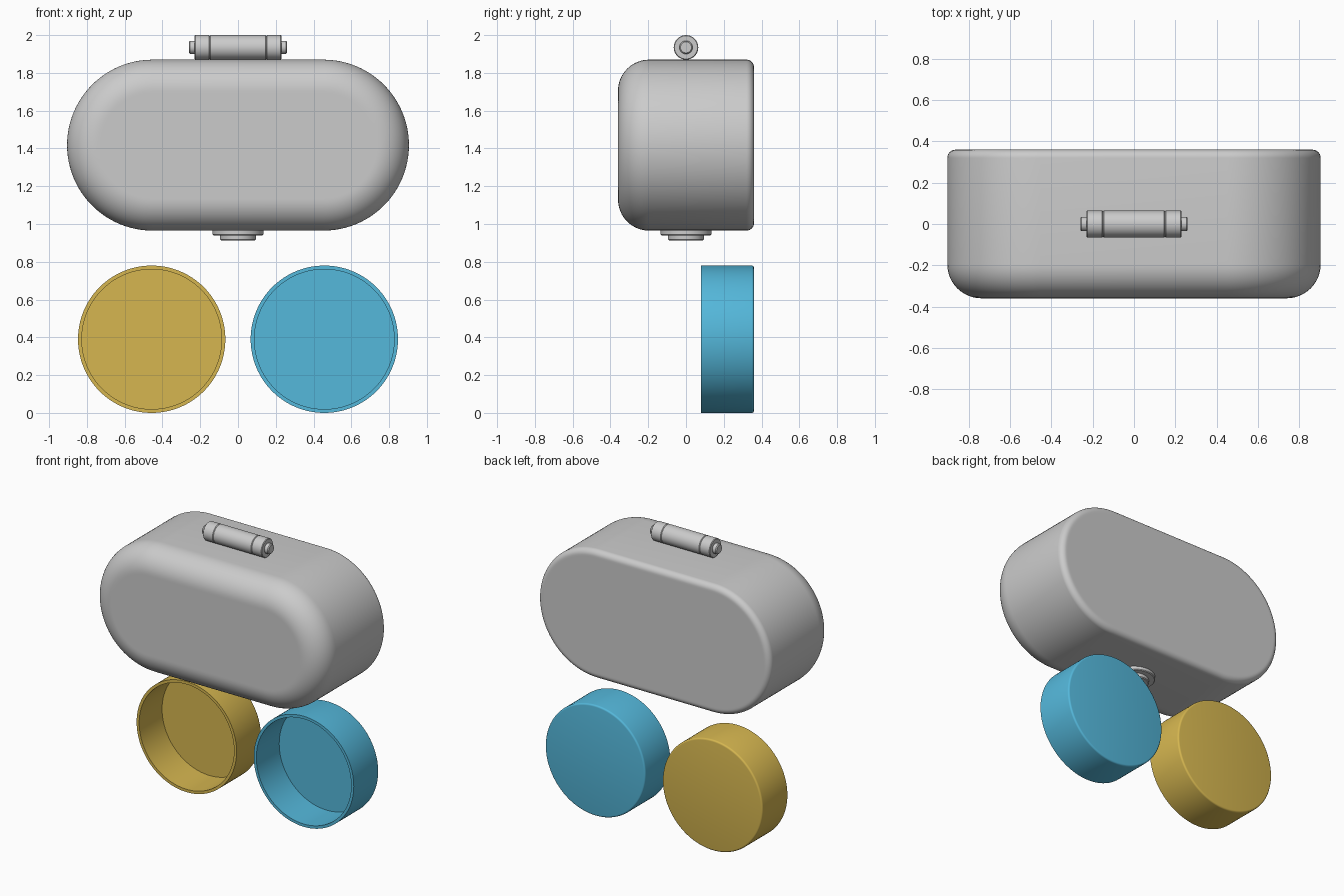
import bpy, bmesh, math
from mathutils import Vector

if "Cube" in bpy.data.objects:
    bpy.data.objects.remove(bpy.data.objects["Cube"])


def material(name, rgb):
    m = bpy.data.materials.new(name)
    m.diffuse_color = (*rgb, 1)
    m.use_nodes = True
    m.node_tree.nodes["Principled BSDF"].inputs["Base Color"].default_value = m.diffuse_color
    return m


GREY = material("light grey", (0.60, 0.60, 0.60))
GOLD = material("mustard gold", (0.67, 0.47, 0.08))
BLUE = material("sky blue", (0.09, 0.48, 0.71))


def loft(name, rings, mat, origin=(0, 0, 0)):
    """Skin a list of equal-length rings and close both ends."""
    bm = bmesh.new()
    vr = [[bm.verts.new(p) for p in ring] for ring in rings]
    n = len(vr[0])
    for a, b in zip(vr, vr[1:]):
        for i in range(n):
            j = (i + 1) % n
            bm.faces.new((a[i], a[j], b[j], b[i]))
    bm.faces.new(vr[0])
    bm.faces.new(vr[-1])
    bmesh.ops.recalc_face_normals(bm, faces=bm.faces)
    me = bpy.data.meshes.new(name)
    bm.to_mesh(me)
    bm.free()
    me.materials.append(mat)
    ob = bpy.data.objects.new(name, me)
    ob.location = origin
    bpy.context.collection.objects.link(ob)
    bpy.ops.object.select_all(action='DESELECT')
    ob.select_set(True)
    bpy.context.view_layer.objects.active = ob
    bpy.ops.object.shade_smooth_by_angle(angle=math.radians(40))
    return ob


def revolve(name, profile, axis, mat, origin, n=96):
    """Round part from (position along axis, radius) pairs."""
    def point(h, r, t):
        u, v = r * math.cos(t), r * math.sin(t)
        return {'X': (h, u, v), 'Y': (u, h, v), 'Z': (u, v, h)}[axis]
    rings = [[point(h, r, 2 * math.pi * i / n) for i in range(n)] for h, r in profile]
    return loft(name, rings, mat, origin)


def stadium(y, inset, n=48):
    """Pill outline in the xz plane: two half circles joined by straights."""
    r, pts = 0.4525 - inset, []
    for side in (1, -1):
        for i in range(n + 1):
            t = -math.pi / 2 + math.pi * i / n
            pts.append((side * (0.4525 + r * math.cos(t)), y, side * r * math.sin(t)))
    return pts


# Main body: pill shape with a large front rounding and a small back one
FRONT, BACK, HALF = 0.165, 0.04, 0.36
body = [stadium(-HALF, FRONT + 0.01)]
for k in range(17):
    a = math.pi / 2 * k / 16
    body.append(stadium(-HALF + FRONT * (1 - math.cos(a)), FRONT * (1 - math.sin(a))))
for k in range(9):
    a = math.pi / 2 * k / 8
    body.append(stadium(HALF - BACK * (1 - math.sin(a)), BACK * (1 - math.cos(a))))
body.append(stadium(HALF, BACK + 0.01))
loft("body", body, GREY, (0, 0, 1.4175))

# Two open cups facing the front
F = 0.012
for side, label, mat in ((-1, "gold", GOLD), (1, "blue", BLUE)):
    prof = [(0.335, 0.37), (0.08, 0.37), (0.08, 0.39)]
    for k in range(5):
        a = math.pi / 2 * k / 4
        prof.append((0.36 - F * (1 - math.sin(a)), 0.39 - F * (1 - math.cos(a))))
    revolve(label + "_cup", prof, 'Y', mat, (side * 0.457, 0, 0.39), 128)

# Hinge barrel on top: knuckles with thin grooves, and a pin through it
R, g = 0.065, 0.004
for label, x0, x1 in (("left", -0.23, -0.15), ("middle", -0.15, 0.15), ("right", 0.15, 0.23)):
    revolve(label + "_hinge_knuckle",
            [(x0, R - g), (x0 + g, R), (x1 - g, R), (x1, R - g)],
            'X', GREY, (0, 0, 1.935), 64)
revolve("hinge_pin", [(-0.26, 0.029), (-0.254, 0.035), (0.254, 0.035), (0.26, 0.029)],
        'X', GREY, (0, 0, 1.935), 48)

# Stepped round button under the body
revolve("bottom_button",
        [(0.99, 0.135), (0.945, 0.135), (0.94, 0.13), (0.94, 0.095),
         (0.918, 0.095), (0.913, 0.09)], 'Z', GREY, (0, 0, 0), 64)
